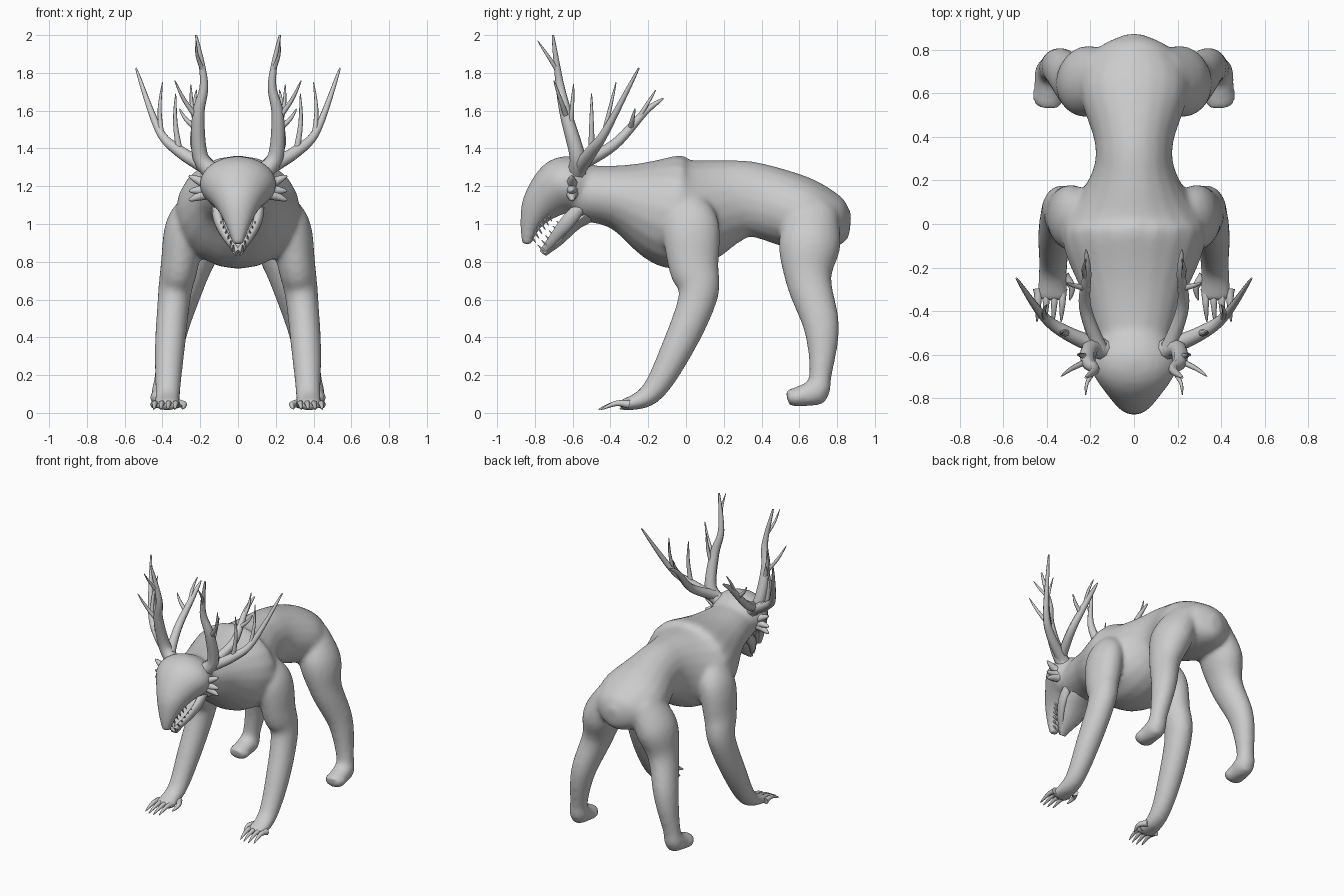
import bpy, bmesh, math
from mathutils import Vector

if "Cube" in bpy.data.objects:
    bpy.data.objects.remove(bpy.data.objects["Cube"])

hide = bpy.data.materials.new("grey_hide")
hide.diffuse_color = (0.6, 0.6, 0.6, 1)
hide.use_nodes = True
hide.node_tree.nodes["Principled BSDF"].inputs["Base Color"].default_value = hide.diffuse_color


def spline(rows, n):
    """Smoothly resample rows of numbers, n steps per span."""
    out = []
    for i in range(len(rows) - 1):
        a, b, c, d = (rows[max(0, min(len(rows) - 1, i + k))] for k in (-1, 0, 1, 2))
        for s in range(n):
            t = s / n
            out.append([q + 0.5 * t * (r - p + t * (2 * p - 5 * q + 4 * r - w + t * (3 * (q - r) + w - p)))
                        for p, q, r, w in zip(a, b, c, d)])
    return out + [list(rows[-1])]


def tube(bm, rows, sides):
    """Closed tube through rows of (x, y, z, half width, half depth)."""
    pts = [Vector(r[:3]) for r in rows]
    whole = (pts[-1] - pts[0]).normalized()
    ref = Vector((0, 1, 0)) if abs(whole.x) > 0.9 else Vector((1, 0, 0))
    rings = []
    for i, r in enumerate(rows):
        t = (pts[min(i + 1, len(pts) - 1)] - pts[max(i - 1, 0)]).normalized()
        u = (ref - t * ref.dot(t)).normalized()
        v = t.cross(u)
        rings.append([bm.verts.new(pts[i] + u * max(r[3], 0.002) * math.cos(k * math.tau / sides)
                                   + v * max(r[4], 0.002) * math.sin(k * math.tau / sides))
                      for k in range(sides)])
    for p, q in zip(rings, rings[1:]):
        for k in range(sides):
            j = (k + 1) % sides
            bm.faces.new((p[k], p[j], q[j], q[k]))
    bm.faces.new(rings[0][::-1])
    bm.faces.new(rings[-1])


def taper(points, radius, n=4):
    """Rows for a round horn-like shape that thins to a point."""
    pts = spline(points, n)
    last = len(pts) - 1
    radii = [radius * (1 - 0.55 * (i / last) ** 0.6 - 0.35 * (i / last) ** 3) for i in range(last + 1)]
    return [(*p, r, r) for p, r in zip(pts, radii)]


def build(name, tubes, sides=8, fuse=0):
    """One object from tubes; those off the centre line are mirrored."""
    bm = bmesh.new()
    for rows in tubes:
        tube(bm, rows, sides)
        if any(abs(r[0]) > 0.001 for r in rows):
            tube(bm, [(-r[0], *r[1:]) for r in rows], sides)
    bmesh.ops.recalc_face_normals(bm, faces=bm.faces)
    me = bpy.data.meshes.new(name)
    bm.to_mesh(me)
    bm.free()
    me.materials.append(hide)
    ob = bpy.data.objects.new(name, me)
    bpy.context.collection.objects.link(ob)
    if fuse:
        rm = ob.modifiers.new("fuse", 'REMESH')
        rm.mode, rm.voxel_size, rm.use_smooth_shade = 'VOXEL', fuse, True
        sm = ob.modifiers.new("soften", 'SMOOTH')
        sm.factor, sm.iterations = 0.5, 14
    else:
        bpy.ops.object.select_all(action='DESELECT')
        ob.select_set(True)
        bpy.context.view_layer.objects.active = ob
        bpy.ops.object.shade_smooth_by_angle(angle=math.radians(50))


# Torso from rump to neck: y, top, bottom, half width
torso_profile = ((0.87, 1.06, 0.93, 0.04), (0.8, 1.14, 0.87, 0.17), (0.62, 1.245, 0.86, 0.25),
                 (0.37, 1.325, 0.93, 0.18), (0.22, 1.345, 0.89, 0.2), (0.02, 1.355, 0.77, 0.315),
                 (-0.12, 1.37, 0.79, 0.32), (-0.36, 1.315, 0.97, 0.22), (-0.58, 1.31, 1.02, 0.16))
torso = [(0, y, (t + b) / 2, w, (t - b) / 2) for y, t, b, w in torso_profile]

# Skull tapering down to the muzzle
skull = [(0, -0.5, 1.17, 0.13, 0.12), (0, -0.58, 1.2, 0.19, 0.145), (0, -0.66, 1.2, 0.2, 0.15),
         (0, -0.77, 1.1, 0.12, 0.105), (0, -0.826, 0.99, 0.065, 0.055), (0, -0.843, 0.89, 0.03, 0.026)]

# Legs from hip or shoulder to toes
front_leg = [(0.2, 0.0, 1.14, 0.06, 0.08), (0.275, 0.025, 1.0, 0.105, 0.15), (0.31, 0.04, 0.78, 0.1, 0.135),
             (0.337, 0.065, 0.62, 0.088, 0.105), (0.362, -0.052, 0.33, 0.08, 0.085),
             (0.372, -0.19, 0.1, 0.066, 0.06), (0.378, -0.35, 0.038, 0.074, 0.026)]
hind_leg = [(0.13, 0.69, 1.08, 0.09, 0.12), (0.215, 0.655, 0.9, 0.13, 0.165), (0.27, 0.65, 0.7, 0.1, 0.122),
            (0.34, 0.718, 0.45, 0.08, 0.095), (0.382, 0.712, 0.2, 0.06, 0.06),
            (0.39, 0.68, 0.11, 0.07, 0.07), (0.395, 0.535, 0.08, 0.06, 0.04)]
heel = [(0.39, 0.735, 0.085, 0.045, 0.04), (0.395, 0.57, 0.08, 0.078, 0.05)]
build("body", [spline(r, 5) for r in (torso, skull, front_leg, hind_leg, heel)], sides=20, fuse=0.014)

# Clawed fingers and thumb of each hand
fingers = []
for i in range(4):
    x = 0.33 + i * 0.037
    tip = -0.44 - 0.025 * math.sin((i + 0.5) / 4 * math.pi)
    fingers.append(taper([(x, -0.3, 0.045), (x, -0.37, 0.05), (x + 0.005, tip, 0.018)], 0.024))
fingers.append(taper([(0.32, -0.24, 0.05), (0.285, -0.29, 0.045), (0.295, -0.35, 0.02)], 0.026))
build("fingers", fingers)

# Lower jaw: side bars meeting at the chin, with a closed floor
jaw_bar = [(0.11, -0.55, 1.1, 0.03, 0.03), (0.105, -0.62, 1.02, 0.025, 0.04),
           (0.065, -0.69, 0.935, 0.02, 0.03), (0.0, -0.757, 0.85, 0.015, 0.02)]
jaw_floor = [(0, -0.46, 1.09, 0.11, 0.06), (0, -0.58, 1.01, 0.105, 0.04), (0, -0.67, 0.905, 0.06, 0.02),
             (0, -0.75, 0.842, 0.025, 0.014)]
build("lower_jaw", [spline(jaw_bar, 3), spline(jaw_floor, 3)], sides=10)

# Teeth along both jaws
teeth = []
for i in range(6):
    f = i / 5
    x, y, z = 0.09 - 0.065 * f, -0.655 - 0.1 * f, 0.995 - 0.125 * f
    teeth.append([(x, y, z - 0.01, 0.009, 0.009), (x, y - 0.03, z + 0.02, 0, 0)])
    x, y, z = 0.075 - 0.055 * f, -0.735 - 0.085 * f, 1.045 - 0.115 * f
    teeth.append([(x, y, z + 0.01, 0.01, 0.01), (x, y + 0.025, z - 0.03, 0, 0)])
build("teeth", teeth, sides=6)

# Ragged ear spikes on the cheeks
build("ear_spikes", [taper([(0.15, -0.6, 1.185 + 0.3 * d), (0.2, -0.605, 1.185 + 0.6 * d), (0.26, -0.6, 1.185 + d)], 0.042)
                     for d in (0.07, -0.01, -0.06)])


def antler(points, radius, tines):
    """Beam plus tines given as (place along the beam, tip)."""
    beam = spline(points, 8)
    rows = [taper(points, radius, 6)]
    for place, tip in tines:
        root = Vector(beam[round(place * (len(beam) - 1))])
        tip = Vector(tip)
        bend = root.lerp(tip, 0.5) + Vector((0.012, 0, 0))
        rows.append(taper([root, bend, tip], 0.024 - 0.012 * place))
    return rows


# Antlers: upright, outer and rear beams
upright = antler([(0.13, -0.58, 1.27), (0.2, -0.575, 1.36), (0.21, -0.635, 1.58), (0.18, -0.67, 1.75),
                  (0.222, -0.705, 2.0)], 0.055,
                 [(0.8, (0.222, -0.785, 1.97)), (0.48, (0.335, -0.7, 1.76)), (0.42, (0.25, -0.595, 1.74))])
outer = antler([(0.15, -0.57, 1.29), (0.31, -0.5, 1.385), (0.42, -0.42, 1.5), (0.54, -0.25, 1.825)], 0.046,
               [(0.33, (0.33, -0.5, 1.69)), (0.62, (0.4, -0.37, 1.75))])
rear = antler([(0.16, -0.57, 1.31), (0.225, -0.38, 1.42), (0.215, -0.22, 1.59), (0.22, -0.12, 1.665)], 0.04,
              [(0.5, (0.31, -0.27, 1.61)), (0.6, (0.22, -0.16, 1.71))])
build("antlers", upright + outer + rear)
